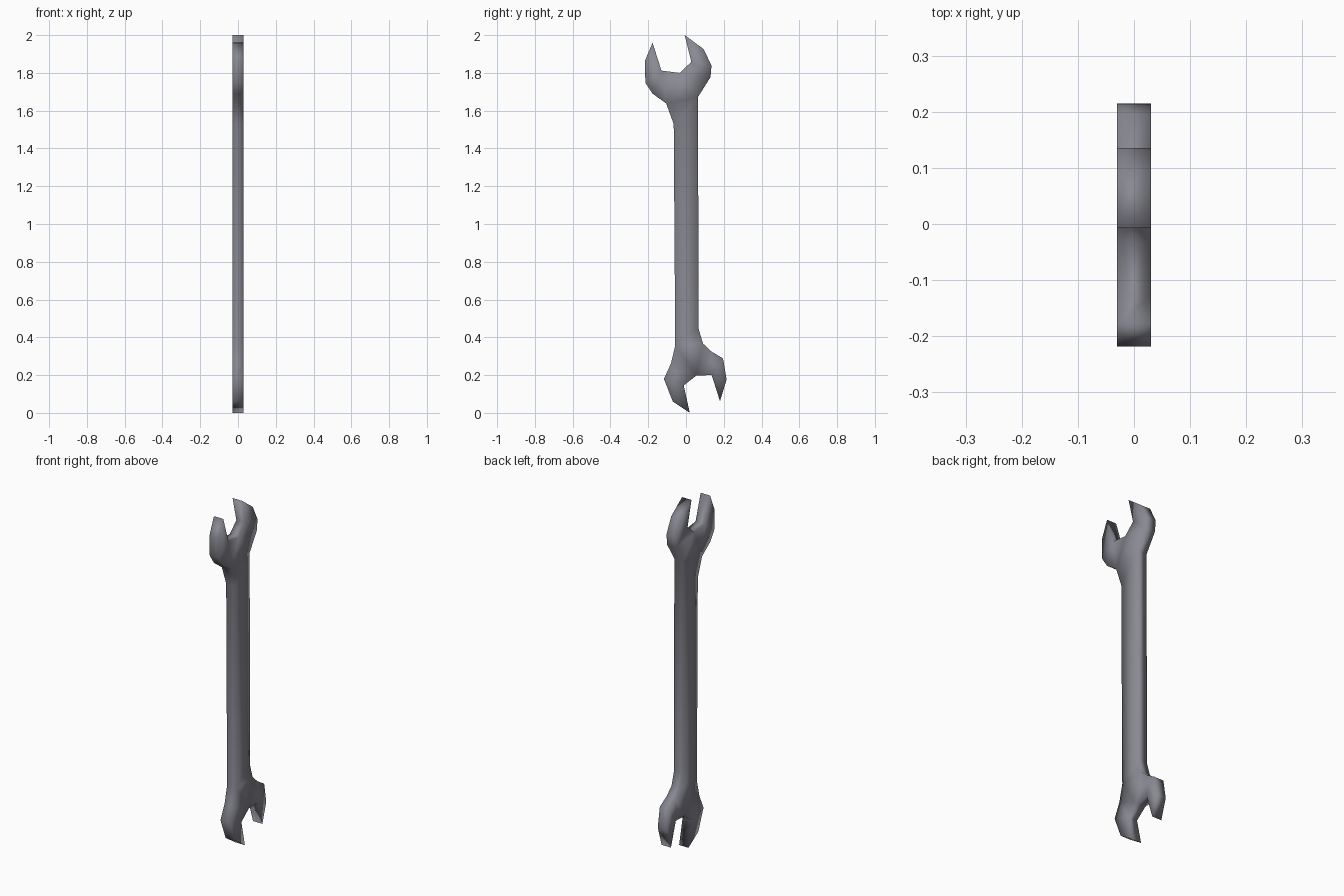
import bpy, bmesh

if "Cube" in bpy.data.objects:
    bpy.data.objects.remove(bpy.data.objects["Cube"])

HALF = 0.03  # half thickness

# Upper jaw outline (y, z), from shaft right side round to shaft left side
upper = [(0.064, 1.673), (0.13, 1.778), (0.135, 1.84), (0.092, 1.927), (-0.007, 2.0),
         (0.028, 1.858), (-0.034, 1.80), (-0.13, 1.812), (-0.177, 1.96), (-0.218, 1.863),
         (-0.215, 1.747), (-0.177, 1.69), (-0.105, 1.638), (-0.065, 1.528)]
# Lower jaw outline, from shaft left side round to shaft right side
lower = [(-0.057, 0.357), (-0.08, 0.26), (-0.117, 0.18), (-0.07, 0.06), (0.02, 0.0),
         (-0.012, 0.145), (0.055, 0.198), (0.136, 0.2), (0.18, 0.062), (0.215, 0.177),
         (0.196, 0.288), (0.135, 0.325), (0.09, 0.367), (0.066, 0.448)]
outline = upper + lower
n, u = len(outline), len(upper)

bm = bmesh.new()
front = [bm.verts.new((HALF, y, z)) for y, z in outline]
back = [bm.verts.new((-HALF, y, z)) for y, z in outline]

# Flat sides: upper jaw, shaft, lower jaw
for ring in (front, back):
    for idx in (range(u), (u - 1, u, n - 1, 0), range(u, n)):
        bm.faces.new([ring[i] for i in idx])
# Rim around the edge
for i in range(n):
    j = (i + 1) % n
    bm.faces.new((front[i], back[i], back[j], front[j]))
bmesh.ops.recalc_face_normals(bm, faces=bm.faces)
bmesh.ops.triangulate(bm, faces=[f for f in bm.faces if len(f.verts) > 4])
for f in bm.faces:
    f.smooth = True

mesh = bpy.data.meshes.new("wrench")
bm.to_mesh(mesh)
bm.free()

# Steel
steel = bpy.data.materials.new("grey steel")
steel.diffuse_color = (0.25, 0.25, 0.29, 1)
steel.use_nodes = True
steel.node_tree.nodes["Principled BSDF"].inputs["Base Color"].default_value = steel.diffuse_color
mesh.materials.append(steel)
wrench = bpy.data.objects.new("wrench", mesh)
bpy.context.collection.objects.link(wrench)
